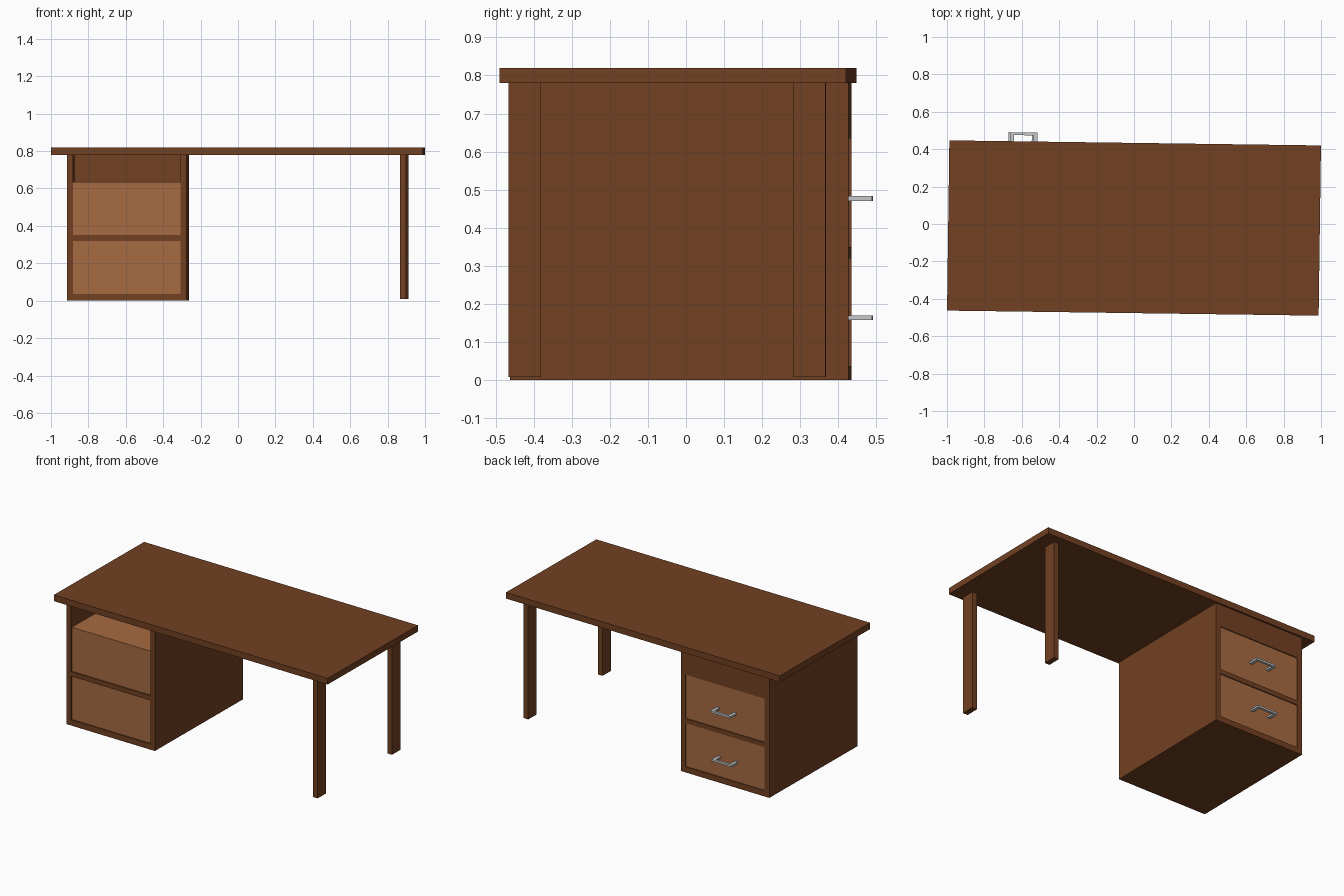
import bpy
import bmesh
import math
from mathutils import Matrix, Vector

if "Cube" in bpy.data.objects:
    bpy.data.objects.remove(bpy.data.objects["Cube"])

# The whole desk is turned slightly about z
PLACE = Matrix.Translation((0, -0.0215, 0)) @ Matrix.Rotation(math.radians(-0.78), 4, 'Z')


def material(name, rgb):
    m = bpy.data.materials.new(name)
    m.diffuse_color = (*rgb, 1)
    m.use_nodes = True
    m.node_tree.nodes["Principled BSDF"].inputs["Base Color"].default_value = m.diffuse_color
    return m


DARK = material("dark_wood", (0.165, 0.052, 0.016))
LIGHT = material("light_wood", (0.38, 0.145, 0.054))
METAL = material("grey_metal", (0.56, 0.58, 0.60))


def boxes(name, mat, *ranges):
    """One object from boxes given as (x0, x1, y0, y1, z0, z1)."""
    bm = bmesh.new()
    for x0, x1, y0, y1, z0, z1 in ranges:
        centre = Vector((x0 + x1, y0 + y1, z0 + z1)) / 2
        m = Matrix.Translation(centre) @ Matrix.Diagonal((x1 - x0, y1 - y0, z1 - z0, 1))
        bmesh.ops.create_cube(bm, size=1, matrix=PLACE @ m)
    me = bpy.data.meshes.new(name)
    bm.to_mesh(me)
    bm.free()
    me.materials.append(mat)
    ob = bpy.data.objects.new(name, me)
    bpy.context.collection.objects.link(ob)
    return ob


# Table top
boxes("desk_top", DARK, (-0.9935, 0.9935, -0.455, 0.455, 0.78, 0.82))

# Two flat legs on the right
for label, y in (("front_leg", -0.39), ("back_leg", 0.358)):
    boxes(label, DARK, (0.871, 0.905, y - 0.0425, y + 0.0425, 0.008, 0.78))

# Cabinet: sides, floor, shelf and rear rail above the upper drawer
L, R, D, T = -0.909, -0.268, 0.444, 0.033
SHELVES = ((0.037, 0.32), (0.35, 0.635))
boxes("cabinet", DARK,
      (L, L + T, -D, D, 0, 0.78),
      (R - T, R, -D, D, 0, 0.78),
      (L + T, R - T, -D, D, 0, SHELVES[0][0]),
      (L + T, R - T, -D, D, SHELVES[0][1], SHELVES[1][0]),
      (L + T, R - T, D - 0.03, D, SHELVES[1][1], 0.78))

# Drawers with pull handles on the rear side
for label, (z0, z1), hx, hz in zip(("lower", "upper"), SHELVES, (-0.605, -0.595), (0.164, 0.477)):
    boxes(label + "_drawer", LIGHT, (L + T, R - T, -D + 0.008, D - 0.006, z0, z1))
    h0, h1 = hz - 0.006, hz + 0.006
    boxes(label + "_handle", METAL,
          (hx - 0.072, hx + 0.072, 0.488, 0.503, h0, h1),
          (hx - 0.072, hx - 0.052, D - 0.006, 0.488, h0, h1),
          (hx + 0.052, hx + 0.072, D - 0.006, 0.488, h0, h1))
